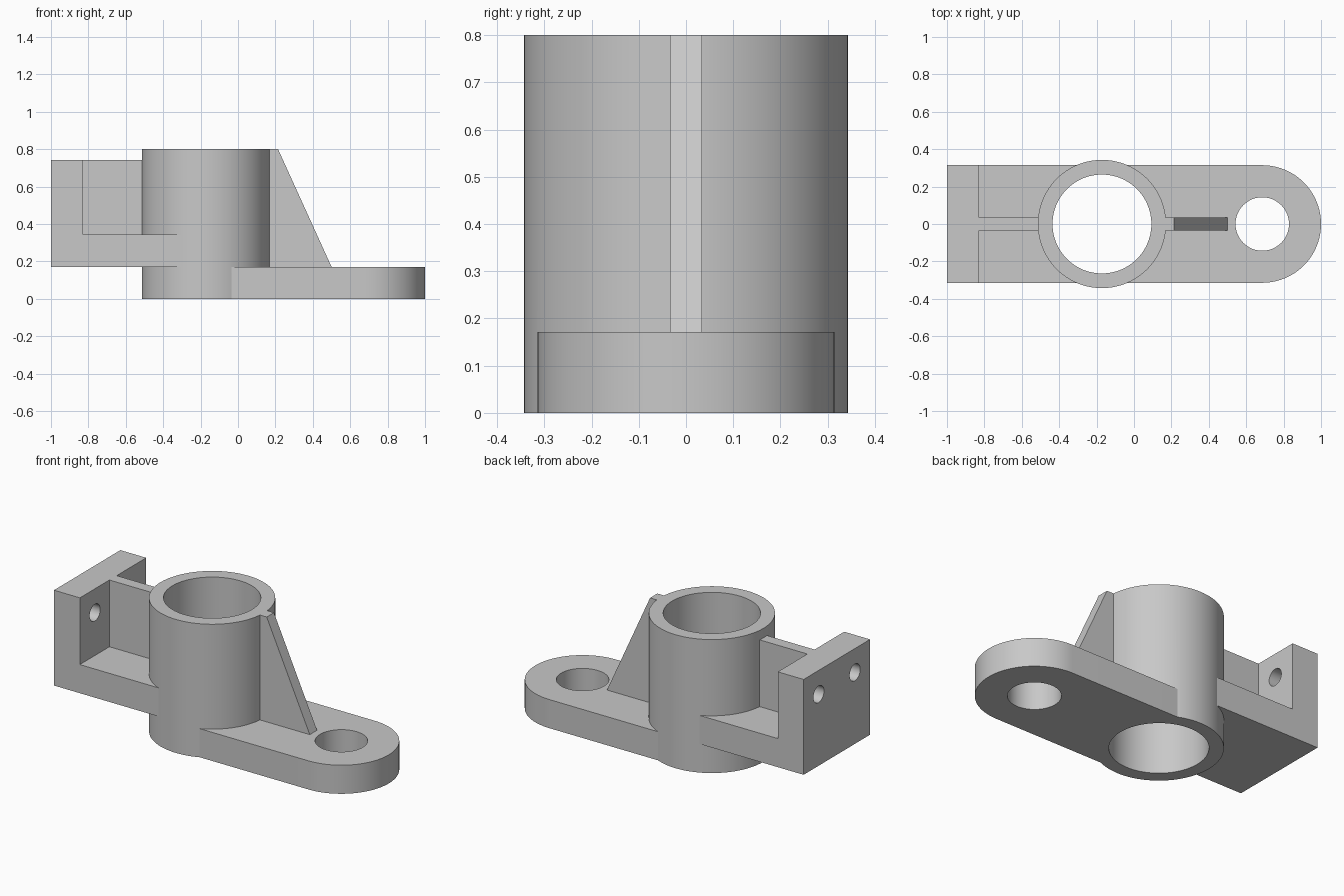
import bpy
import bmesh
from math import pi, cos, sin, radians
from mathutils import Matrix, Vector

if "Cube" in bpy.data.objects:
    bpy.data.objects.remove(bpy.data.objects["Cube"], do_unlink=True)

U = 1 / 35            # one drawing unit
SEGMENTS = 96
BORE_X, HOLE_X = -6, 24
HALF_WIDTH, RIB_HALF = 11, 1.2

grey = bpy.data.materials.new("cast grey")
grey.use_nodes = True
grey.diffuse_color = (0.58, 0.58, 0.58, 1)
grey.node_tree.nodes["Principled BSDF"].inputs["Base Color"].default_value = grey.diffuse_color


def make_object(name, bm):
    bmesh.ops.recalc_face_normals(bm, faces=bm.faces)
    mesh = bpy.data.meshes.new(name)
    bm.to_mesh(mesh)
    bm.free()
    mesh.materials.append(grey)
    obj = bpy.data.objects.new(name, mesh)
    bpy.context.collection.objects.link(obj)
    return obj


def prism(name, outline, start, sweep):
    """Extrude a closed outline of 3D points along a vector."""
    bm = bmesh.new()
    face = bm.faces.new([bm.verts.new((Vector(p) + Vector(start)) * U) for p in outline])
    result = bmesh.ops.extrude_face_region(bm, geom=[face])
    verts = [v for v in result["geom"] if isinstance(v, bmesh.types.BMVert)]
    bmesh.ops.translate(bm, verts=verts, vec=Vector(sweep) * U)
    return make_object(name, bm)


def side_profile(name, points, half):
    """Profile in x and z, extruded evenly about y = 0."""
    return prism(name, [(x, 0, z) for x, z in points], (0, -half, 0), (0, 2 * half, 0))


def cylinder(name, radius, depth, centre, along_x=False):
    bm = bmesh.new()
    turn = Matrix.Rotation(pi / 2 if along_x else 0, 4, "Y")
    bmesh.ops.create_cone(bm, cap_ends=True, segments=SEGMENTS, radius1=radius * U,
                          radius2=radius * U, depth=depth * U,
                          matrix=Matrix.Translation(Vector(centre) * U) @ turn)
    return make_object(name, bm)


def combine(body, tool, operation):
    tool.hide_render = True
    mod = body.modifiers.new(tool.name, "BOOLEAN")
    mod.operation, mod.solver, mod.object = operation, "EXACT", tool
    bpy.context.view_layer.objects.active = body
    bpy.ops.object.modifier_apply(modifier=mod.name)
    bpy.data.objects.remove(tool, do_unlink=True)


# Upright sleeve, to which everything else is joined
body = cylinder("bracket_body", 12, 28, (BORE_X, 0, 14))

# Base plate with a rounded end
arc = [-pi / 2 + pi * i / 48 for i in range(49)]
outline = [(HOLE_X + HALF_WIDTH * cos(a), HALF_WIDTH * sin(a), 0) for a in arc]
outline += [(BORE_X, HALF_WIDTH, 0), (BORE_X, -HALF_WIDTH, 0)]
base_plate = prism("base_plate", outline, (0, 0, 0), (0, 0, 6))

# Raised arm with its mounting wall
mounting_arm = side_profile("mounting_arm", [(-35, 6), (-7, 6), (-7, 12), (-29, 12),
                                             (-29, 26), (-35, 26)], HALF_WIDTH)

# Thin web behind the wall and sloping rib over the plate
web = side_profile("web", [(-32, 9), (-8, 9), (-8, 26), (-32, 26)], RIB_HALF)
slope_rib = side_profile("slope_rib", [(0, 4), (18.4, 4), (17.5, 6), (7.5, 28), (0, 28)], RIB_HALF)

for part in (base_plate, mounting_arm, web, slope_rib):
    combine(body, part, "UNION")

# Main bore, plate hole and the pair of wall holes
cutters = [cylinder("bore_cutter", 9.25, 40, (BORE_X, 0, 14)),
           cylinder("plate_hole_cutter", 5, 20, (HOLE_X, 0, 3))]
for side in (-1, 1):
    cutters.append(cylinder("wall_hole_cutter", 1.75, 9, (-32, side * 6, 21), along_x=True))
for cutter in cutters:
    combine(body, cutter, "DIFFERENCE")

# Smooth round faces, crisp edges
bpy.ops.object.select_all(action="DESELECT")
body.select_set(True)
bpy.context.view_layer.objects.active = body
bpy.ops.object.shade_smooth_by_angle(angle=radians(15))
